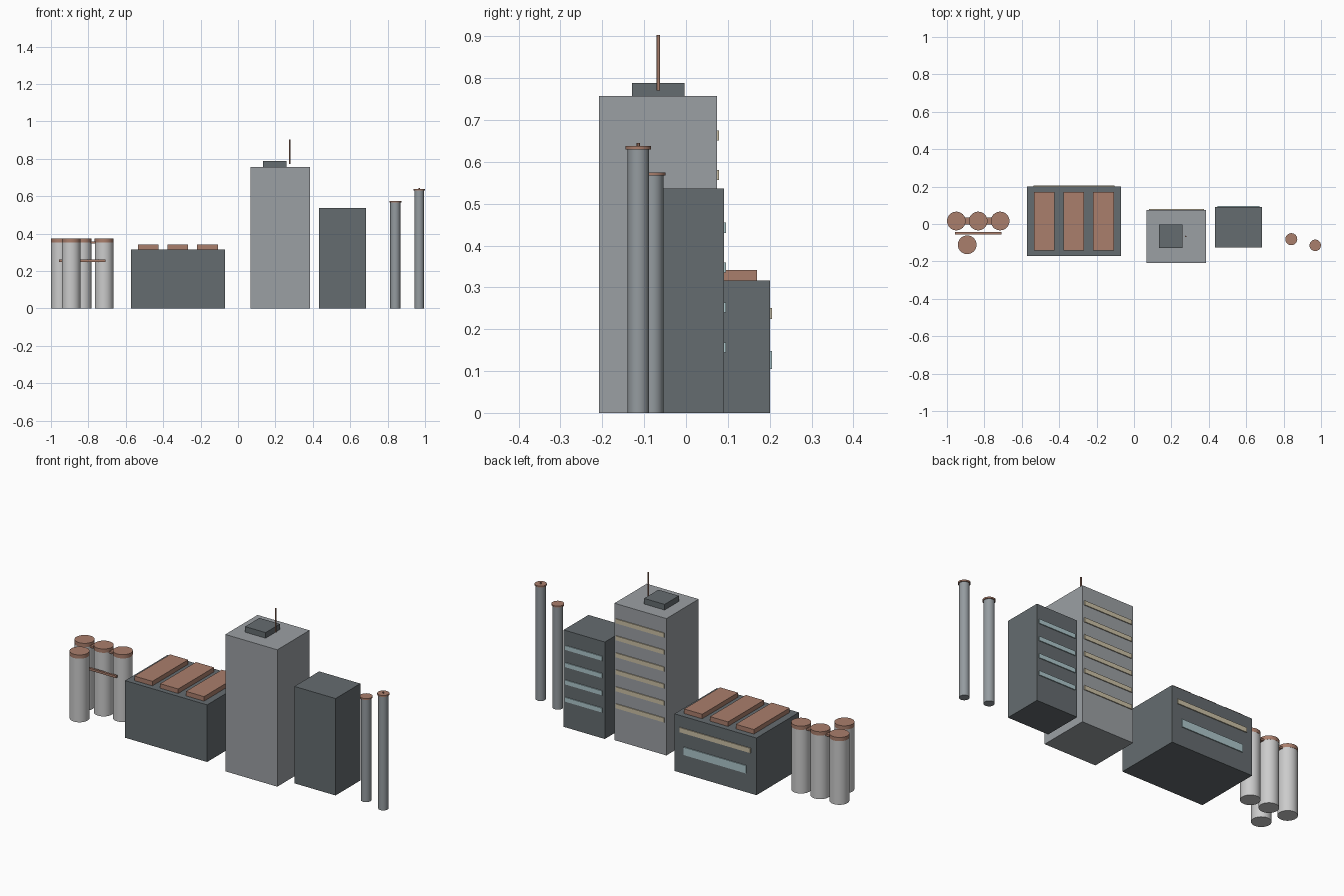
import bpy, math

if "Cube" in bpy.data.objects:
    bpy.data.objects.remove(bpy.data.objects["Cube"])


def material(name, rgb):
    m = bpy.data.materials.new(name)
    m.diffuse_color = (*rgb, 1)
    m.use_nodes = True
    m.node_tree.nodes["Principled BSDF"].inputs["Base Color"].default_value = m.diffuse_color
    return m


pale = material("pale_metal", (0.75, 0.76, 0.77))
concrete = material("concrete", (0.33, 0.35, 0.37))
steel = material("steel", (0.30, 0.33, 0.35))
dark = material("dark_cladding", (0.13, 0.15, 0.16))
copper = material("copper", (0.40, 0.21, 0.15))
warm = material("warm_glass", (0.60, 0.53, 0.38))
cool = material("cool_glass", (0.42, 0.57, 0.60))


def box(name, x, y, z, mat):
    """Box from (min, max) ranges on each axis."""
    bpy.ops.mesh.primitive_cube_add(size=1, location=[sum(r) / 2 for r in (x, y, z)])
    o = bpy.context.object
    o.scale = [r[1] - r[0] for r in (x, y, z)]
    bpy.ops.object.transform_apply(location=False, rotation=False, scale=True)
    o.name = name
    o.data.materials.append(mat)
    return o


def tube(name, x, y, z0, z1, r, mat, sides=32):
    """Upright smooth cylinder from z0 to z1."""
    bpy.ops.mesh.primitive_cylinder_add(vertices=sides, radius=r, depth=z1 - z0,
                                        location=(x, y, (z0 + z1) / 2))
    o = bpy.context.object
    o.name = name
    o.data.materials.append(mat)
    bpy.ops.object.shade_smooth_by_angle()
    return o


def window_band(name, cx, half, back, z, height, mat):
    """Thin glazing strip standing proud of a back wall."""
    box(name, (cx - half, cx + half), (back - 0.005, back + 0.005),
        (z - height / 2, z + height / 2), mat)


# Storage silos with copper caps
for i, (x, y) in enumerate([(-0.95, 0.016), (-0.833, 0.016), (-0.716, 0.016), (-0.892, -0.111)]):
    tube(f"silo_{i}", x, y, 0, 0.352, 0.0495, pale)
    tube(f"silo_cap_{i}", x, y, 0.352, 0.373, 0.05, copper)

# Walkway joining the silo row, and the pipe in front of it
box("silo_walkway", (-0.95, -0.716), (-0.002, 0.034), (0.346, 0.357), copper)
box("silo_pipe", (-0.958, -0.708), (-0.055, -0.043), (0.249, 0.261), copper)

# Factory hall with roof units and back windows
box("factory_hall", (-0.572, -0.07), (-0.17, 0.201), (0, 0.316), dark)
for i, x in enumerate((-0.479, -0.321, -0.163)):
    box(f"roof_unit_{i}", (x - 0.055, x + 0.055), (-0.143, 0.17), (0.316, 0.341), copper)
window_band("factory_upper_window", -0.32, 0.217, 0.201, 0.238, 0.026, warm)
window_band("factory_lower_window", -0.32, 0.19, 0.201, 0.127, 0.043, cool)

# Main tower with penthouse and mast
box("tower", (0.068, 0.386), (-0.208, 0.074), (0, 0.757), concrete)
box("penthouse", (0.134, 0.259), (-0.129, -0.004), (0.757, 0.788), dark)
tube("mast", 0.277, -0.066, 0.771, 0.903, 0.004, copper, 12)
for i in range(6):
    window_band(f"tower_window_{i}", 0.227, 0.148, 0.074, 0.193 + 0.094 * i, 0.024, warm)

# Side block
box("side_block", (0.433, 0.685), (-0.126, 0.091), (0, 0.536), dark)
for i in range(4):
    window_band(f"block_window_{i}", 0.559, 0.113, 0.091, 0.156 + 0.0955 * i, 0.024, cool)

# Chimneys with collars and a beacon on the tall one
for name, x, y, h, r in (("short", 0.841, -0.081, 0.567, 0.027), ("tall", 0.969, -0.114, 0.63, 0.0255)):
    tube(f"{name}_chimney", x, y, 0, h, r, steel)
    tube(f"{name}_chimney_collar", x, y, h, h + 0.008, r + 0.005, copper)
tube("beacon", 0.969, -0.114, 0.638, 0.645, 0.004, copper, 12)
